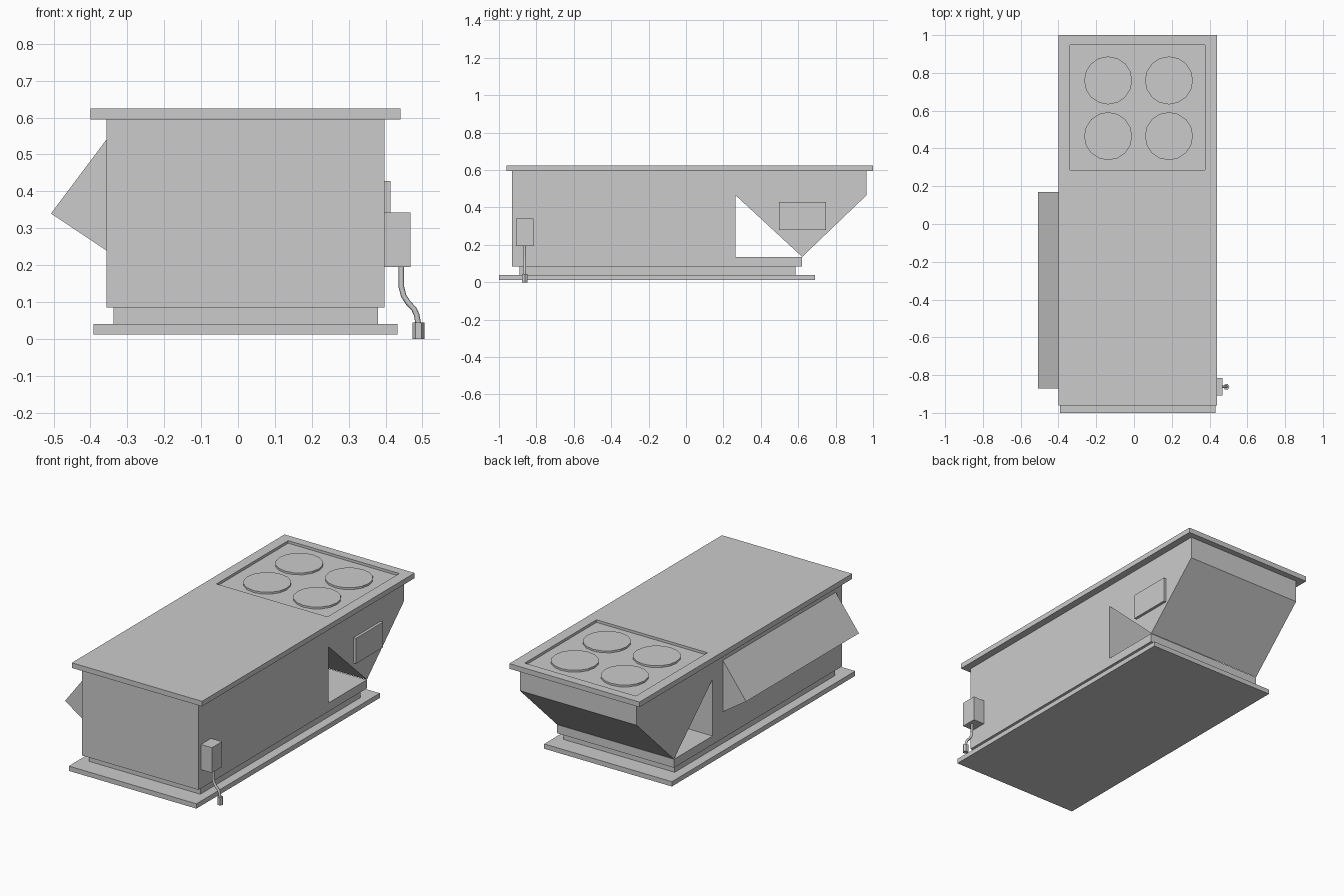
import bpy, bmesh, math

if "Cube" in bpy.data.objects:
    bpy.data.objects.remove(bpy.data.objects["Cube"])


def make_object(name, bm):
    bmesh.ops.recalc_face_normals(bm, faces=bm.faces)
    mesh = bpy.data.meshes.new(name)
    bm.to_mesh(mesh)
    bm.free()
    obj = bpy.data.objects.new(name, mesh)
    bpy.context.collection.objects.link(obj)
    return obj


def prism(name, points, offset):
    """Extrude a closed list of 3D points along an offset vector."""
    bm = bmesh.new()
    face = bm.faces.new([bm.verts.new(p) for p in points])
    ext = bmesh.ops.extrude_face_region(bm, geom=[face], use_keep_orig=True)
    verts = [g for g in ext["geom"] if isinstance(g, bmesh.types.BMVert)]
    bmesh.ops.translate(bm, verts=verts, vec=offset)
    return make_object(name, bm)


def box(name, x, y, z):
    pts = [(x[0], y[0], z[0]), (x[1], y[0], z[0]), (x[1], y[1], z[0]), (x[0], y[1], z[0])]
    return prism(name, pts, (0, 0, z[1] - z[0]))


def disc(name, x, y, z, r, sides, start=0.0):
    pts = [(x + r * math.cos(start + math.tau * i / sides),
            y + r * math.sin(start + math.tau * i / sides), z[0]) for i in range(sides)]
    return prism(name, pts, (0, 0, z[1] - z[0]))


# Base flange and neck
box("base_flange", (-0.392, 0.432), (-1.0, 0.69), (0.012, 0.04))
box("base_neck", (-0.337, 0.38), (-0.89, 0.585), (0.04, 0.085))

# Main casing with overhanging duct and triangular opening right through it
casing = [(-0.93, 0.085), (0.62, 0.085), (0.62, 0.135), (0.265, 0.135), (0.265, 0.465),
          (0.621, 0.136), (0.965, 0.465), (0.965, 0.595), (-0.93, 0.595)]
prism("casing", [(-0.357, y, z) for y, z in casing], (0.754, 0, 0))

# Lid with a shallow recess for the fans
lid = box("lid", (-0.40, 0.44), (-0.96, 1.0), (0.595, 0.625))
cutter = box("lid_cutter", (-0.34, 0.377), (0.287, 0.948), (0.610, 0.66))
cutter.hide_render = True
mod = lid.modifiers.new("recess", "BOOLEAN")
mod.operation = "DIFFERENCE"
mod.solver = "EXACT"
mod.object = cutter
bpy.context.view_layer.objects.active = lid
bpy.ops.object.modifier_apply(modifier=mod.name)
bpy.data.objects.remove(cutter)

# Four fan covers
for x in (-0.137, 0.185):
    for y in (0.465, 0.76):
        disc("fan_cover", x, y, (0.608, 0.621), 0.127, 16)

# Rain hood on the left side
hood = [(-0.357, 0.54), (-0.507, 0.34), (-0.357, 0.24)]
prism("rain_hood", [(x, -0.87, z) for x, z in hood], (0, 1.04, 0))

# Access panel and switch box on the right side
box("access_panel", (0.397, 0.413), (0.497, 0.748), (0.28, 0.428))
box("switch_box", (0.397, 0.468), (-0.908, -0.815), (0.195, 0.342))

# Cable hanging from the switch box
curve = bpy.data.curves.new("cable", "CURVE")
curve.dimensions = "3D"
curve.bevel_depth = 0.0075
curve.bevel_resolution = 1
curve.use_fill_caps = True
path = [(0.443, 0.198), (0.443, 0.14), (0.449, 0.117), (0.461, 0.098),
        (0.477, 0.081), (0.484, 0.066), (0.489, 0.04)]
spline = curve.splines.new("POLY")
spline.points.add(len(path) - 1)
for point, (x, z) in zip(spline.points, path):
    point.co = (x, -0.862, z, 1)
bpy.context.collection.objects.link(bpy.data.objects.new("cable", curve))

# Hexagonal plug
disc("plug", 0.489, -0.862, (0.0, 0.045), 0.016, 6)
